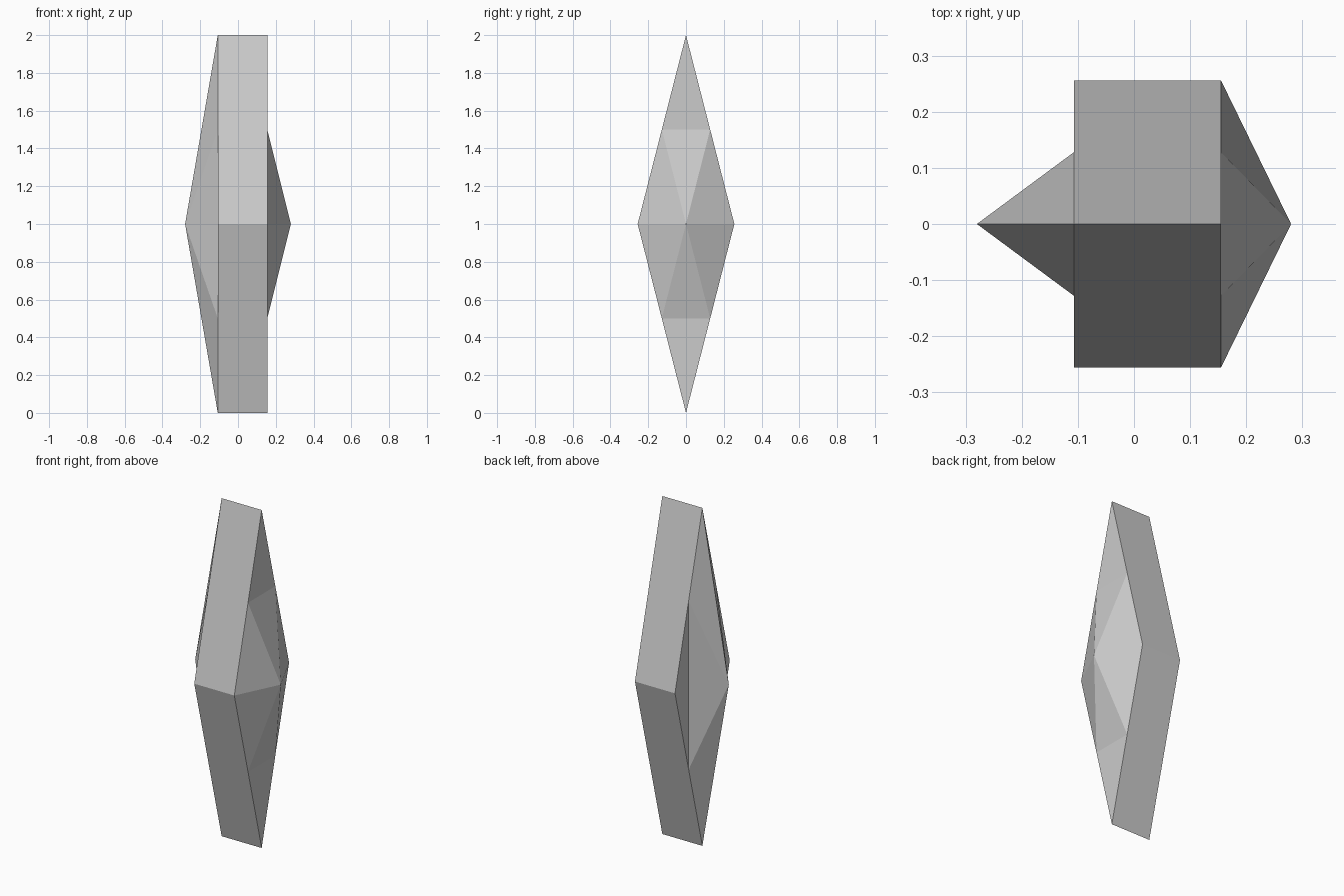
import bpy
import bmesh

if "Cube" in bpy.data.objects:
    bpy.data.objects.remove(bpy.data.objects["Cube"])

HALF_W, MID = 0.256, 1.0          # half width of the rhombus, height of its centre
X_LEFT, X_RIGHT, X_TIP = -0.107, 0.155, 0.28

rhombus = [(0, 0), (HALF_W, MID), (0, 2), (-HALF_W, MID)]

# the edge midpoints are shared by both faceted caps
h = HALF_W / 2
wide_hexagon = [(h, 0.5), (HALF_W, MID), (h, 1.5), (-h, 1.5), (-HALF_W, MID), (-h, 0.5)]
tall_hexagon = [(0, 0), (h, 0.5), (h, 1.5), (0, 2), (-h, 1.5), (-h, 0.5)]

bm = bmesh.new()


def outline(points, x):
    """Ring of vertices in a plane of constant x."""
    return [bm.verts.new((x, y, z)) for y, z in points]


def fan(ring, tip_x):
    """Join a ring to a single point on the centre axis."""
    tip = bm.verts.new((tip_x, 0, MID))
    for a, b in zip(ring, ring[1:] + ring[:1]):
        bm.faces.new((a, b, tip))


def tip_triangles(corners, x):
    """Flat corners of the rhombus left uncovered by a cap."""
    for tri in corners:
        bm.faces.new(outline(tri, x))


# slab sides
left, right = outline(rhombus, X_LEFT), outline(rhombus, X_RIGHT)
for i in range(4):
    j = (i + 1) % 4
    bm.faces.new((left[i], left[j], right[j], right[i]))

# right cap: wide hexagonal pyramid with flat top and bottom corners
fan(outline(wide_hexagon, X_RIGHT), X_TIP)
tip_triangles([[(-h, 0.5), (0, 0), (h, 0.5)], [(h, 1.5), (0, 2), (-h, 1.5)]], X_RIGHT)

# left cap: tall hexagonal pyramid with flat side corners
fan(outline(tall_hexagon, X_LEFT), -X_TIP)
tip_triangles([[(s * h, 0.5), (s * HALF_W, MID), (s * h, 1.5)] for s in (1, -1)], X_LEFT)

# weld the parts, including the midpoints lying along the slab edges
bmesh.ops.remove_doubles(bm, verts=bm.verts, dist=1e-4)
bmesh.ops.recalc_face_normals(bm, faces=bm.faces)

# each open shell may end up reversed: point every face away from the centre
bm.normal_update()
for f in bm.faces:
    c = f.calc_center_median()
    c.z -= MID
    if f.normal.dot(c) < 0:
        f.normal_flip()

mesh = bpy.data.meshes.new("faceted_shard")
bm.to_mesh(mesh)
bm.free()
shard = bpy.data.objects.new("faceted_shard", mesh)
bpy.context.collection.objects.link(shard)
